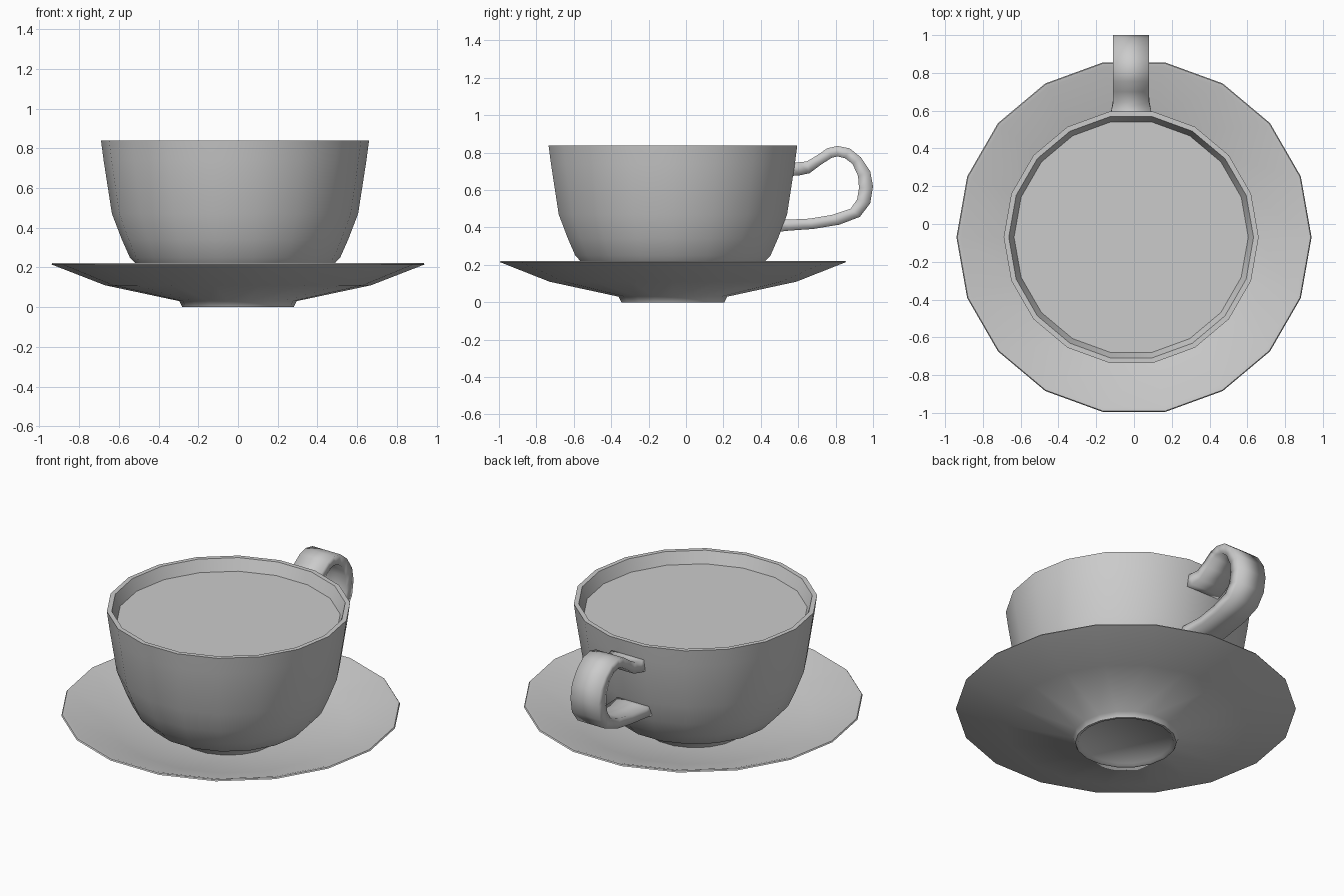
import bpy, bmesh
from math import cos, sin, pi

if "Cube" in bpy.data.objects:
    bpy.data.objects.remove(bpy.data.objects["Cube"])

SIDES = 18


def finish(name, bm, angle):
    bmesh.ops.recalc_face_normals(bm, faces=bm.faces)
    mesh = bpy.data.meshes.new(name)
    bm.to_mesh(mesh)
    bm.free()
    ob = bpy.data.objects.new(name, mesh)
    bpy.context.collection.objects.link(ob)
    bpy.ops.object.select_all(action='DESELECT')
    ob.select_set(True)
    bpy.context.view_layer.objects.active = ob
    bpy.ops.object.shade_smooth_by_angle(angle=angle)
    return ob


def lathe(name, profile, cx, cy, angle=1.0):
    """Revolve (radius, z) points; both ends are capped."""
    bm = bmesh.new()
    rings = [[bm.verts.new((cx + r * cos(2 * pi * i / SIDES),
                            cy + r * sin(2 * pi * i / SIDES), z))
              for i in range(SIDES)] for r, z in profile]
    for a, b in zip(rings, rings[1:]):
        for i in range(SIDES):
            j = (i + 1) % SIDES
            bm.faces.new((a[i], a[j], b[j], b[i]))
    bm.faces.new(rings[0])
    bm.faces.new(rings[-1])
    return finish(name, bm, angle)


# Saucer: recessed foot, shallow underside, thin rim, dished top
lathe("saucer", [(0.255, 0.012), (0.265, 0.0), (0.28, 0.0), (0.295, 0.03),
                 (0.67, 0.11), (0.94, 0.215), (0.935, 0.222), (0.915, 0.22),
                 (0.66, 0.135), (0.30, 0.065)], 0, -0.07)

# Cup: outer wall, rim and inner wall down to the drink level
lathe("cup", [(0.28, 0.06), (0.30, 0.10), (0.45, 0.165), (0.53, 0.25),
              (0.57, 0.34), (0.62, 0.47), (0.662, 0.74), (0.675, 0.838),
              (0.648, 0.838), (0.62, 0.768)], -0.015, -0.07)

# Handle: rectangular strap swept through (outer, inner, half width) stations
stations = [((0.55, 0.75), (0.55, 0.675), 0.115),
            ((0.60, 0.748), (0.605, 0.678), 0.105),
            ((0.645, 0.753), (0.66, 0.69), 0.095),
            ((0.70, 0.785), (0.725, 0.738), 0.095),
            ((0.755, 0.823), (0.78, 0.773), 0.095),
            ((0.81, 0.836), (0.81, 0.78), 0.095),
            ((0.875, 0.823), (0.85, 0.77), 0.095),
            ((0.935, 0.775), (0.89, 0.74), 0.095),
            ((0.985, 0.70), (0.92, 0.675), 0.095),
            ((1.00, 0.62), (0.925, 0.61), 0.095),
            ((0.985, 0.53), (0.915, 0.55), 0.095),
            ((0.93, 0.457), (0.88, 0.50), 0.095),
            ((0.82, 0.415), (0.78, 0.467), 0.095),
            ((0.68, 0.392), (0.66, 0.447), 0.095),
            ((0.55, 0.383), (0.55, 0.442), 0.105),
            ((0.48, 0.375), (0.48, 0.445), 0.11)]
bm = bmesh.new()
loops = []
for (oy, oz), (iy, iz), w in stations:
    loops.append([bm.verts.new((-0.015 + x, y, z)) for x, y, z in
                  ((-w, oy, oz), (w, oy, oz), (w, iy, iz), (-w, iy, iz))])
for a, b in zip(loops, loops[1:]):
    for i in range(4):
        j = (i + 1) % 4
        bm.faces.new((a[i], a[j], b[j], b[i]))
bm.faces.new(loops[0])
bm.faces.new(loops[-1])
finish("handle", bm, pi)
